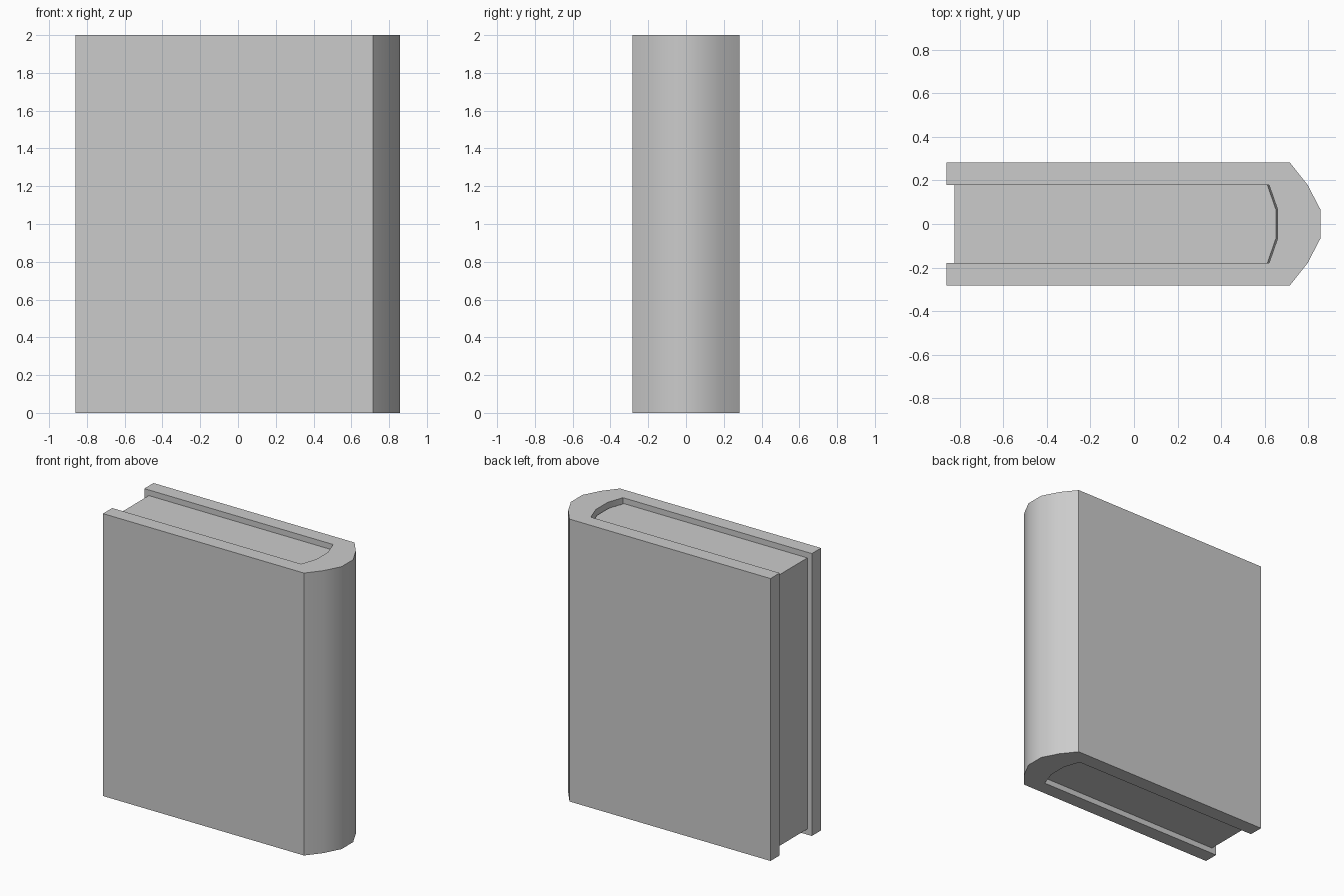
import bpy, bmesh, math

if "Cube" in bpy.data.objects:
    bpy.data.objects.remove(bpy.data.objects["Cube"])


def mirrored(half):
    """Close a half profile (y < 0) with its mirror image in y."""
    return half + [(x, -y) for x, y in reversed(half)]


def loft(name, rings):
    """Skin horizontal profiles given as (z, points) and cap both ends."""
    bm = bmesh.new()
    loops = [[bm.verts.new((x, y, z)) for x, y in pts] for z, pts in rings]
    for a, b in zip(loops, loops[1:]):
        n = len(a)
        for i in range(n):
            j = (i + 1) % n
            bm.faces.new((a[i], a[j], b[j], b[i]))
    bm.faces.new(list(reversed(loops[0])))
    bm.faces.new(loops[-1])
    bmesh.ops.recalc_face_normals(bm, faces=bm.faces)
    mesh = bpy.data.meshes.new(name)
    bm.to_mesh(mesh)
    bm.free()
    obj = bpy.data.objects.new(name, mesh)
    bpy.context.collection.objects.link(obj)
    bpy.ops.object.select_all(action='DESELECT')
    obj.select_set(True)
    bpy.context.view_layer.objects.active = obj
    bpy.ops.object.shade_smooth_by_angle(angle=math.radians(30))
    return obj


# Cover: two boards joined by a faceted, rounded spine
outer = mirrored([(-0.86, -0.283), (0.715, -0.283), (0.797, -0.18), (0.857, -0.065)])
inner = [(0.62, -0.18), (0.66, -0.065)]
hollow = mirrored([(-0.86, -0.18)] + inner)
loft("cover", [(z, outer + hollow[::-1]) for z in (0, 2)])

# Page block: set back from the cover edges, eased along the spine
full = mirrored([(-0.825, -0.18)] + inner)
eased = mirrored([(-0.825, -0.18)] + [(x - 0.008, y) for x, y in inner])
loft("pages", [(0.04, eased), (0.06, full), (1.94, full), (1.96, eased)])
